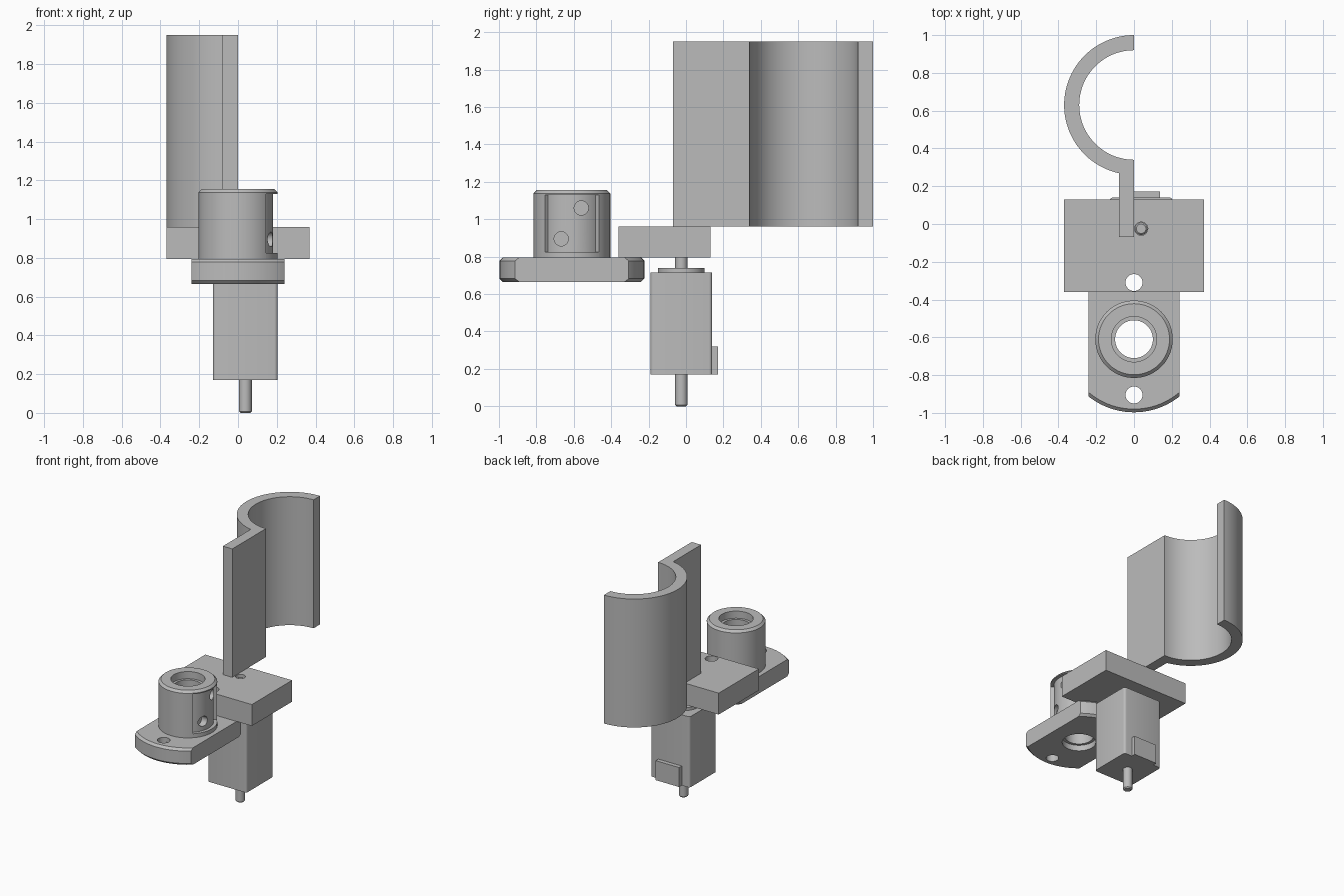
import bpy
from math import cos, sin, pi, radians
from mathutils import Matrix

cube = bpy.data.objects.get("Cube")
if cube:
    bpy.data.objects.remove(cube, do_unlink=True)

import bmesh

grey = bpy.data.materials.new("plain grey")
grey.use_nodes = True
grey.diffuse_color = (0.5, 0.5, 0.5, 1)
grey.node_tree.nodes["Principled BSDF"].inputs["Base Color"].default_value = (0.5, 0.5, 0.5, 1)


def make(name, bm):
    bmesh.ops.recalc_face_normals(bm, faces=bm.faces)
    mesh = bpy.data.meshes.new(name)
    bm.to_mesh(mesh)
    bm.free()
    ob = bpy.data.objects.new(name, mesh)
    bpy.context.collection.objects.link(ob)
    mesh.materials.append(grey)
    return ob


def prism(name, points, z0, z1):
    """Extrude a closed outline in the xy plane."""
    bm = bmesh.new()
    face = bm.faces.new([bm.verts.new((x, y, z0)) for x, y in points])
    ext = bmesh.ops.extrude_face_region(bm, geom=[face])["geom"]
    bmesh.ops.translate(bm, vec=(0, 0, z1 - z0),
                        verts=[g for g in ext if isinstance(g, bmesh.types.BMVert)])
    return make(name, bm)


def box(name, x0, x1, y0, y1, z0, z1):
    return prism(name, [(x0, y0), (x1, y0), (x1, y1), (x0, y1)], z0, z1)


def arc(cx, cy, r, a0, a1, n):
    steps = [radians(a0 + (a1 - a0) * i / n) for i in range(n + 1)]
    return [(cx + r * cos(a), cy + r * sin(a)) for a in steps]


def lathe(name, profile, cx, cy, n=96):
    """Turn a closed (radius, z) loop that stays off the axis into a ring."""
    bm = bmesh.new()
    rings = [[bm.verts.new((cx + r * cos(2 * pi * i / n), cy + r * sin(2 * pi * i / n), z))
              for i in range(n)] for r, z in profile]
    for a, b in zip(rings, rings[1:] + rings[:1]):
        for i in range(n):
            j = (i + 1) % n
            bm.faces.new((a[i], a[j], b[j], b[i]))
    return make(name, bm)


def rod(name, r, x, y, z0, z1, chamfer=0, n=40):
    """Upright cylinder with an optional chamfer at both ends."""
    bm = bmesh.new()
    bmesh.ops.create_cone(bm, cap_ends=True, segments=n, radius1=r, radius2=r, depth=z1 - z0,
                          matrix=Matrix.Translation((x, y, (z0 + z1) / 2)))
    if chamfer:
        rims = [e for e in bm.edges if abs(e.verts[0].co.z - e.verts[1].co.z) < 1e-5]
        bmesh.ops.bevel(bm, geom=rims, offset=chamfer, segments=1, affect='EDGES')
    return make(name, bm)


def cut(ob, cutter, operation='DIFFERENCE'):
    mod = ob.modifiers.new("cut", 'BOOLEAN')
    mod.operation, mod.solver, mod.object = operation, 'EXACT', cutter
    bpy.context.view_layer.objects.active = ob
    bpy.ops.object.modifier_apply(modifier=mod.name)
    bpy.data.objects.remove(cutter, do_unlink=True)


SX, SY = 0.038, -0.025      # motor shaft axis
BY = -0.61                  # bearing axis

# Half-tube holder with its flat stem
outline = (arc(0, 0.63, 0.37, 90, 257.5, 48) + [(-0.08, -0.07), (0, -0.07)]
           + arc(0, 0.63, 0.29, 270, 90, 48))
holder = prism("tube_holder", outline, 0.96, 1.95)

# Mounting plate
plate = box("mounting_plate", -0.37, 0.37, -0.36, 0.13, 0.795, 0.96)
cut(plate, rod("hole_cutter", 0.045, 0, -0.31, 0.7, 1.1))
cut(plate, rod("hole_cutter", 0.035, SX, SY, 0.7, 1.1))

# Motor body with rounded upright corners, boss, shaft and connector
bm = bmesh.new()
bmesh.ops.create_cube(bm, size=1, matrix=Matrix.Translation((SX, SY, 0.4425))
                      @ Matrix.Diagonal((0.334, 0.33, 0.545, 1)))
uprights = [e for e in bm.edges if abs(e.verts[0].co.z - e.verts[1].co.z) > 0.1]
bmesh.ops.bevel(bm, geom=uprights, offset=0.018, segments=4, profile=0.5, affect='EDGES')
motor = make("motor_body", bm)
boss = rod("motor_boss", 0.125, SX, SY, 0.71, 0.738, n=64)
shaft = rod("motor_shaft", 0.033, SX, SY, 0, 0.94, chamfer=0.008)
connector = box("motor_connector", SX - 0.1, SX + 0.1, 0.13, 0.172, 0.17, 0.32)

# Bearing flange: chamfered disc trimmed to two flat sides
flange = lathe("bearing_flange", [(0.12, 0.665), (0.37, 0.665), (0.387, 0.682), (0.387, 0.778),
                                  (0.37, 0.795), (0.10, 0.795), (0.10, 0.71), (0.12, 0.71)], 0, BY)
cut(flange, box("trim_cutter", -0.24, 0.24, -1.2, 0, 0.5, 1), 'INTERSECT')
for y in (BY - 0.295, BY + 0.3):
    cut(flange, rod("hole_cutter", 0.045, 0, y, 0.6, 0.9))

# Bearing barrel with a stepped bore
barrel = lathe("bearing_barrel", [(0.10, 0.795), (0.205, 0.795), (0.205, 1.138), (0.188, 1.155),
                                  (0.12, 1.155), (0.12, 1.10), (0.10, 1.10)], 0, BY)
# Shallow curved side pocket with two round holes
pocket = arc(0, BY, 0.18, -45, 45, 24) + arc(0, BY, 0.26, 45, -45, 24)
cut(barrel, prism("pocket_cutter", pocket, 0.825, 1.13))
for y, z in ((-0.56, 1.06), (-0.667, 0.895)):
    drill = rod("drill_cutter", 0.038, 0, 0, 0, 0.17)
    drill.data.transform(Matrix.Translation((0.13, y, z)) @ Matrix.Rotation(pi / 2, 4, 'Y'))
    cut(barrel, drill)

# Smooth curved faces, keep hard edges
for ob in (holder, plate, motor, boss, shaft, connector, flange, barrel):
    bpy.ops.object.select_all(action='DESELECT')
    ob.select_set(True)
    bpy.context.view_layer.objects.active = ob
    bpy.ops.object.shade_smooth_by_angle(angle=radians(30))
